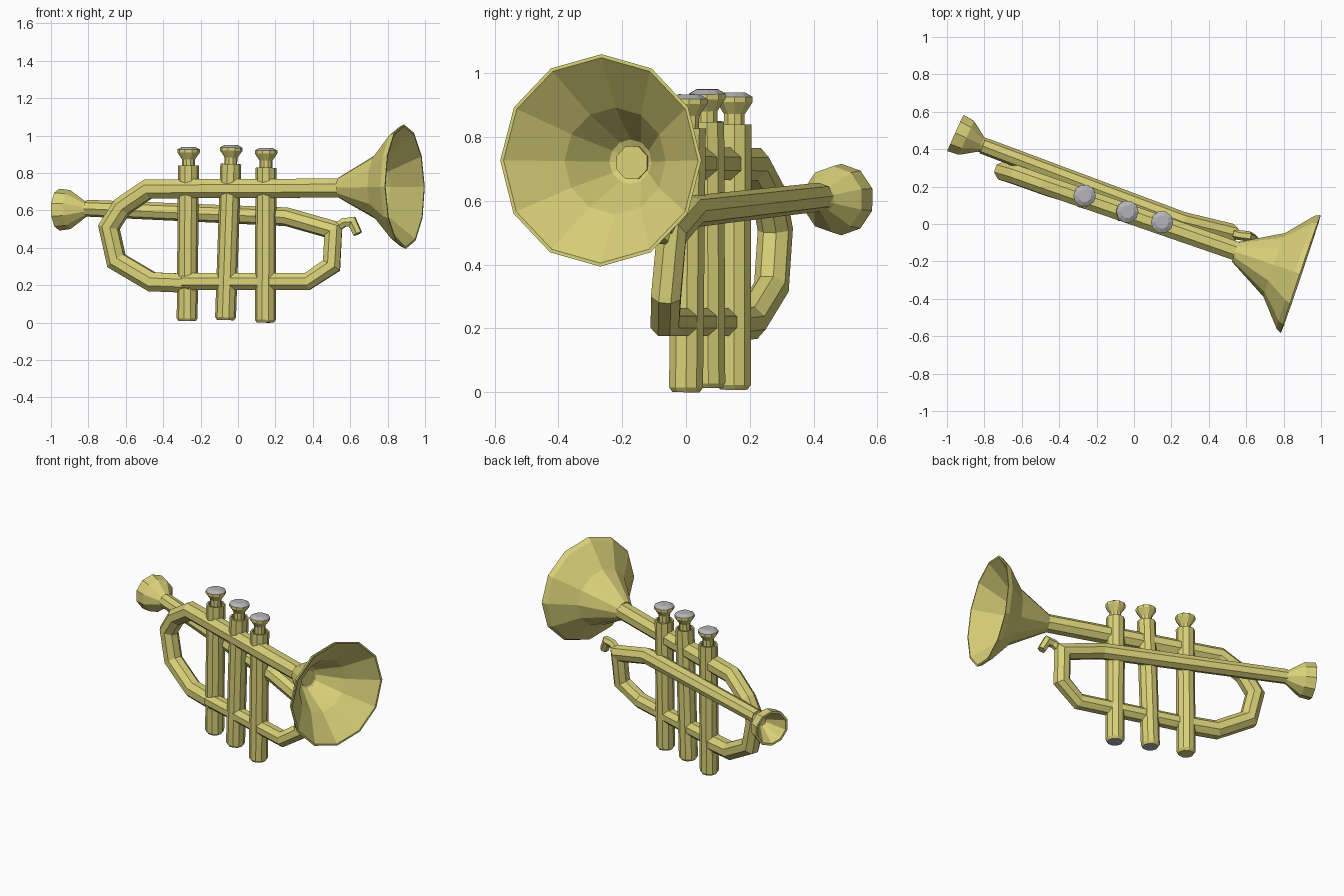
import bpy, bmesh, math
from mathutils import Vector

cube = bpy.data.objects.get("Cube")
if cube:
    bpy.data.objects.remove(cube, do_unlink=True)


def material(name, rgb):
    mat = bpy.data.materials.new(name)
    mat.use_nodes = True
    mat.diffuse_color = (*rgb, 1)
    mat.node_tree.nodes["Principled BSDF"].inputs["Base Color"].default_value = (*rgb, 1)
    return mat


BRASS = material("pale brass", (0.70, 0.64, 0.19))
SILVER = material("silver grey", (0.46, 0.46, 0.48))


def skin(name, rings, silver_rule=None):
    """Join rings of points into a closed surface with flat end caps."""
    bm = bmesh.new()
    loops = [[bm.verts.new(p) for p in ring] for ring in rings]
    count = len(loops[0])
    for a, b in zip(loops, loops[1:]):
        for i in range(count):
            j = (i + 1) % count
            bm.faces.new((a[i], a[j], b[j], b[i]))
    bm.faces.new(loops[0])
    bm.faces.new(loops[-1])
    bmesh.ops.recalc_face_normals(bm, faces=bm.faces)
    if silver_rule:
        for face in bm.faces:
            face.material_index = int(silver_rule(face))
    mesh = bpy.data.meshes.new(name)
    bm.to_mesh(mesh)
    bm.free()
    mesh.materials.append(BRASS)
    mesh.materials.append(SILVER)
    obj = bpy.data.objects.new(name, mesh)
    bpy.context.collection.objects.link(obj)
    return obj


def lathe(name, origin, axis, profile, sides=12, silver_rule=None):
    """Turn (distance, radius) pairs around an axis."""
    origin, axis = Vector(origin), Vector(axis).normalized()
    helper = Vector((0, 0, 1)) if abs(axis.z) < 0.7 else Vector((1, 0, 0))
    u = (helper - axis * helper.dot(axis)).normalized()
    v = axis.cross(u)
    turns = [math.tau * i / sides for i in range(sides)]
    rings = [[origin + axis * s + (u * math.cos(t) + v * math.sin(t)) * r for t in turns]
             for s, r in profile]
    return skin(name, rings, silver_rule)


def tube(name, path, radii, sides=8):
    """Sweep a polygon along a path with mitred corners."""
    pts = [Vector(p) for p in path]
    if not isinstance(radii, list):
        radii = [radii] * len(pts)
    dirs = [(b - a).normalized() for a, b in zip(pts, pts[1:])]
    u = Vector((0, 0, 1))
    rings = []
    for k, p in enumerate(pts):
        d_in, d_out = dirs[max(k - 1, 0)], dirs[min(k, len(dirs) - 1)]
        tangent = (d_in + d_out).normalized()
        if k:
            u = old.rotation_difference(tangent) @ u
        u = (u - tangent * u.dot(tangent)).normalized()
        v, old = tangent.cross(u), tangent
        bend = d_out - d_in
        stretch = 1 / max(tangent.dot(d_in), 0.65) - 1
        bend = bend.normalized() if bend.length > 0.001 else Vector()
        ring = []
        for i in range(sides):
            t = math.tau * (i + 0.5) / sides
            off = (u * math.cos(t) + v * math.sin(t)) * radii[k]
            ring.append(p + off + bend * off.dot(bend) * stretch)
        rings.append(ring)
    return skin(name, rings)


# Flared bell, open at the front with a hollow inside
lathe("bell", (0.892, -0.267, 0.727), (0.947, -0.32, 0.015),
      [(-0.37, 0.056), (-0.15, 0.18), (-0.03, 0.318), (0, 0.333),
       (0, 0.322), (-0.14, 0.168), (-0.29, 0.07), (-0.30, 0.05)])

# Main tube with the rear bend, running back under the valves
tube("bell_tube_and_rear_bend",
     [(0.62, -0.17, 0.72), (-0.48, 0.21, 0.715), (-0.62, 0.26, 0.62),
      (-0.69, 0.28, 0.51), (-0.65, 0.268, 0.33), (-0.46, 0.20, 0.218),
      (-0.25, 0.135, 0.21)], 0.055)

# Lower tube, front bend and lead pipe
tube("lower_tube_and_lead_pipe",
     [(-0.29, 0.135, 0.22), (0.37, -0.065, 0.22), (0.5, -0.062, 0.305),
      (0.51, -0.045, 0.495), (0.26, 0.015, 0.566), (-0.81, 0.42, 0.612)],
     [0.048, 0.048, 0.05, 0.05, 0.05, 0.045])

# Finger hook
tube("finger_hook",
     [(0.51, -0.045, 0.495), (0.565, -0.06, 0.535), (0.61, -0.065, 0.54),
      (0.64, -0.08, 0.475)], [0.028, 0.026, 0.028, 0.026], 6)

# Mouthpiece cup with a hollow inside
lathe("mouthpiece", (-0.955, 0.487, 0.604), (0.91, -0.41, 0.01),
      [(0.11, 0.025), (0.08, 0.045), (0, 0.098), (0, 0.112), (0.065, 0.104),
       (0.15, 0.045), (0.17, 0.036), (0.20, 0.036)], 10)

# Valves: casing with open top, and a flared button on a stem
VALVES = [("rear", (-0.272, 0.15, 0.008), (-0.264, 0.152, 0.94), 0.832, False),
          ("middle", (-0.067, 0.07, 0.014), (-0.035, 0.066, 0.95), 0.835, True),
          ("front", (0.146, 0, 0), (0.15, 0.01, 0.934), 0.828, True)]
for label, foot, top, height, silver_foot in VALVES:
    axis = Vector(top) - Vector(foot)
    lathe(label + "_valve_casing", foot, axis,
          [(0, 0.045), (0.015, 0.056), (height, 0.056),
           (height, 0.046), (height - 0.04, 0.046)], 10,
          lambda f, s=silver_foot: s and f.normal.z < -0.9 and f.calc_center_median().z < 0.1)
    lathe(label + "_valve_button", top, axis,
          [(-0.17, 0.034), (-0.068, 0.034), (-0.03, 0.06), (-0.014, 0.06), (0, 0.035)], 10,
          lambda f: f.normal.z > 0.7)
